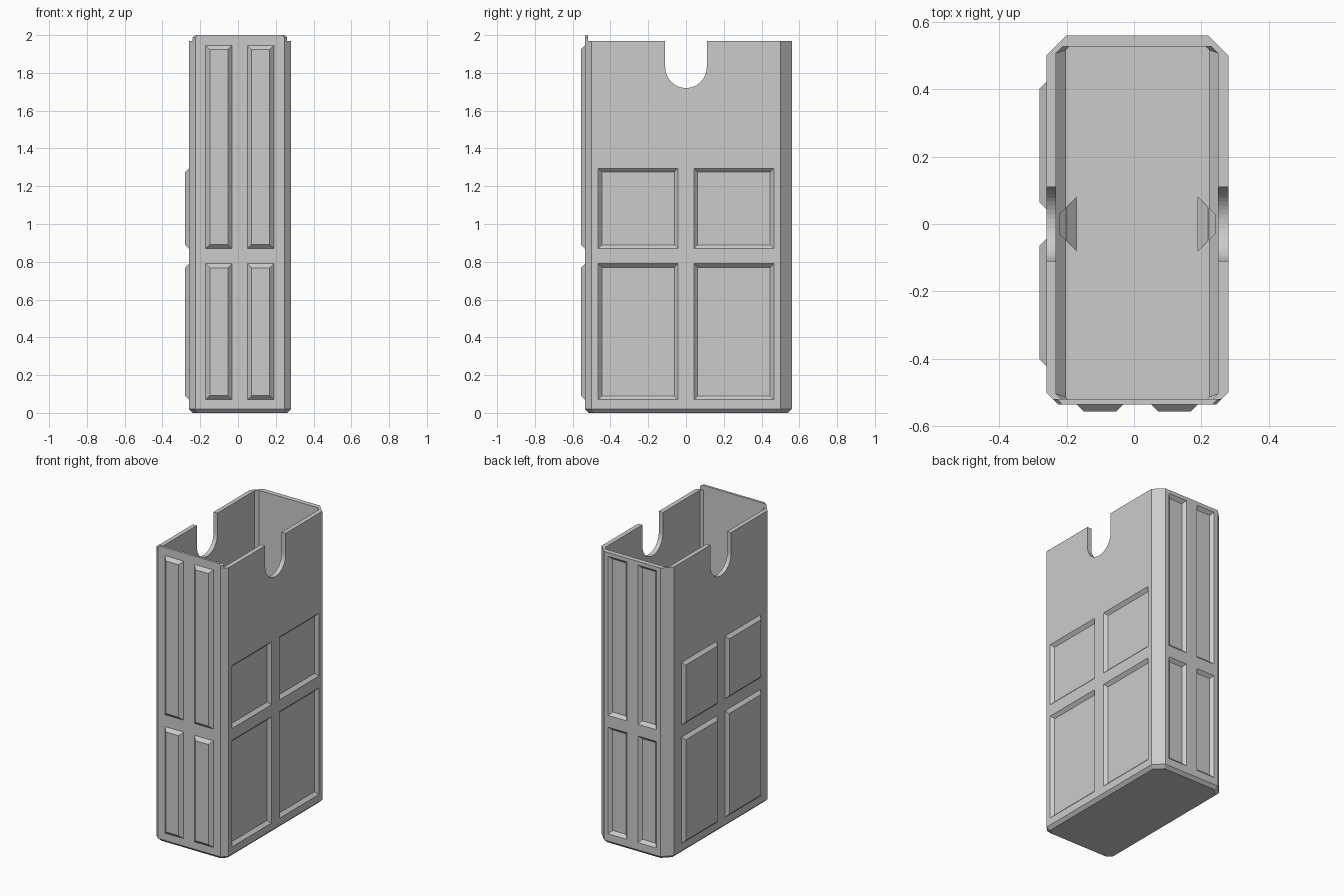
import bpy, bmesh, math

cube = bpy.data.objects.get("Cube")
if cube:
    bpy.data.objects.remove(cube, do_unlink=True)

grey = bpy.data.materials.new("plain_grey")
grey.use_nodes = True
grey.diffuse_color = (0.6, 0.6, 0.6, 1)
grey.node_tree.nodes["Principled BSDF"].inputs["Base Color"].default_value = (0.6, 0.6, 0.6, 1)


def loft(name, rings):
    """Closed solid skinned through rings with equal point counts."""
    bm = bmesh.new()
    loops = [[bm.verts.new(p) for p in ring] for ring in rings]
    for a, b in zip(loops, loops[1:]):
        for i in range(len(a)):
            j = (i + 1) % len(a)
            bm.faces.new((a[i], a[j], b[j], b[i]))
    bm.faces.new(loops[0][::-1])
    bm.faces.new(loops[-1])
    bmesh.ops.recalc_face_normals(bm, faces=bm.faces)
    mesh = bpy.data.meshes.new(name)
    bm.to_mesh(mesh)
    bm.free()
    mesh.materials.append(grey)
    ob = bpy.data.objects.new(name, mesh)
    bpy.context.collection.objects.link(ob)
    return ob


def outline(x0, x1, y0, y1, front, back, z):
    """Rectangle with clipped front and back corners."""
    return [(x, y, z) for x, y in (
        (x0 + front, y0), (x1 - front, y0), (x1, y0 + front), (x1, y1 - back),
        (x1 - back, y1), (x0 + back, y1), (x0, y1 - back), (x0, y0 + front))]


def panel(name, axis, base, top, span, rise):
    """Rectangular slab with 45 degree sides, narrowing from base to top."""
    def ring(d, g):
        a, b = span[0] + g, span[1] - g
        c, e = rise[0] + g, rise[1] - g
        pts = ((a, c), (b, c), (b, e), (a, e))
        return [(d, u, z) if axis == 0 else (u, d, z) for u, z in pts]
    return loft(name, [ring(base, 0), ring(top, abs(top - base))])


def cut(ob, cutter):
    cutter.hide_render = True
    mod = ob.modifiers.new("cut", "BOOLEAN")
    mod.operation = "DIFFERENCE"
    mod.solver = "EXACT"
    mod.object = cutter
    bpy.context.view_layer.objects.active = ob
    bpy.ops.object.modifier_apply(modifier=mod.name)
    bpy.data.objects.remove(cutter, do_unlink=True)


# Open shell with thicker lower side walls
WALL = 1.97
outer = (-0.26, 0.28, -0.535, 0.56, 0.035, 0.06)
inner = (-0.231, 0.249, -0.519, 0.527, 0.015, 0.02)
lower = (-0.202, 0.222, -0.519, 0.527, 0.005, 0.01)
body = loft("case_body", [
    outline(-0.24, 0.26, -0.515, 0.54, 0.03, 0.052, 0),
    outline(*outer, 0.02),
    outline(*outer, WALL),
    outline(*inner, WALL),
    outline(*inner, 1.55),
    outline(*lower, 1.52),
    outline(*lower, 0.03)])

# Thumb notch through both side walls
R = 0.11
arc = [(R * math.cos(math.pi + math.pi * i / 24),
        1.83 + R * math.sin(math.pi + math.pi * i / 24)) for i in range(25)]
section = [(-R, 2.2)] + arc + [(R, 2.2)]
cut(body, loft("notch_cutter", [[(x, y, z) for y, z in section] for x in (-0.5, 0.5)]))

# Vertical grooves inside the thick lower walls
for base, top in ((-0.17, -0.22), (0.19, 0.24)):
    cut(body, panel("groove_cutter", 0, base, top, (-0.08, 0.08), (0.0, 1.7)))

# Panel grid: raised on the front and right, sunk on the opposite faces
G = 0.01
ROWS_SIDE = ((0.07, 0.79), (0.87, 1.295))
ROWS_END = ((0.07, 0.79), (0.87, 1.945))


def grow(r):
    return (r[0] - G, r[1] + G)


for r, rise in enumerate(ROWS_SIDE):
    for side in (-1, 1):
        sunk = sorted((side * 0.042, side * 0.466))
        raised = sorted((side * 0.044, side * 0.422))
        cut(body, panel("recess_cutter", 0, 0.28 + G, 0.26, grow(sunk), grow(rise)))
        panel(f"side_panel_{r}_{side + 1}", 0, -0.26 + G, -0.28, grow(raised), grow(rise))

for r, rise in enumerate(ROWS_END):
    for c, span in enumerate(((-0.171, -0.032), (0.05, 0.19))):
        cut(body, panel("recess_cutter", 1, 0.56 + G, 0.54, grow(span), grow(rise)))
        panel(f"front_panel_{r}_{c}", 1, -0.535 + G, -0.557, grow(span), grow(rise))

# Thin lip standing above the front wall
def lip_ring(g, z):
    return [(-0.225 + g, -0.535, z), (0.245 - g, -0.535, z),
            (0.26 - g, -0.519, z), (-0.24 + g, -0.519, z)]


loft("front_lip", [lip_ring(0, 1.96), lip_ring(0, 1.988), lip_ring(0.012, 2.0)])
